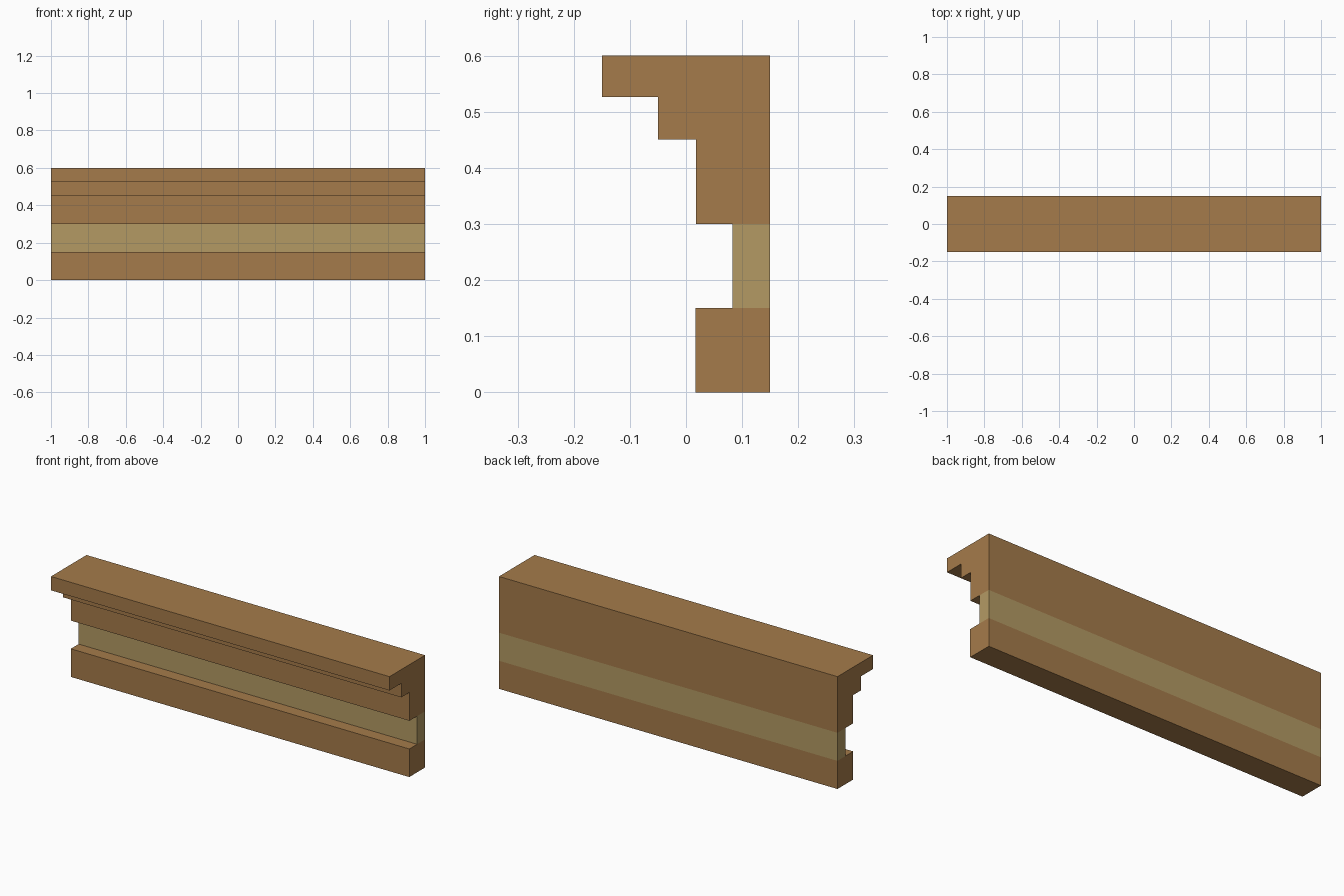
import bpy
import bmesh

if "Cube" in bpy.data.objects:
    bpy.data.objects.remove(bpy.data.objects["Cube"])

HALF_LENGTH = 1.0
BACK = 0.15


def material(name, rgb):
    mat = bpy.data.materials.new(name)
    mat.diffuse_color = (*rgb, 1.0)
    mat.use_nodes = True
    mat.node_tree.nodes["Principled BSDF"].inputs["Base Color"].default_value = mat.diffuse_color
    return mat


def extruded_part(name, profile, mat):
    """Extrude a closed (y, z) profile along the whole length in x."""
    bm = bmesh.new()
    face = bm.faces.new([bm.verts.new((-HALF_LENGTH, y, z)) for y, z in profile])
    result = bmesh.ops.extrude_face_region(bm, geom=[face], use_keep_orig=True)
    verts = [v for v in result["geom"] if isinstance(v, bmesh.types.BMVert)]
    bmesh.ops.translate(bm, verts=verts, vec=(2 * HALF_LENGTH, 0, 0))
    bmesh.ops.recalc_face_normals(bm, faces=bm.faces)
    mesh = bpy.data.meshes.new(name)
    bm.to_mesh(mesh)
    bm.free()
    mesh.materials.append(mat)
    obj = bpy.data.objects.new(name, mesh)
    bpy.context.collection.objects.link(obj)
    return obj


def band(front, bottom, top):
    return [(front, bottom), (BACK, bottom), (BACK, top), (front, top)]


brown = material("warm brown", (0.376, 0.198, 0.069))
tan = material("light tan", (0.456, 0.323, 0.127))

# Plain lower band
extruded_part("lower_band", band(0.017, 0.0, 0.15), brown)

# Recessed pale frieze
extruded_part("recessed_frieze", band(0.083, 0.15, 0.30), tan)

# Stepped cornice: upper band, middle step and projecting cap
extruded_part("stepped_cornice", [
    (BACK, 0.30), (BACK, 0.60), (-0.15, 0.60), (-0.15, 0.526),
    (-0.05, 0.526), (-0.05, 0.451), (0.018, 0.451), (0.018, 0.30),
], brown)
